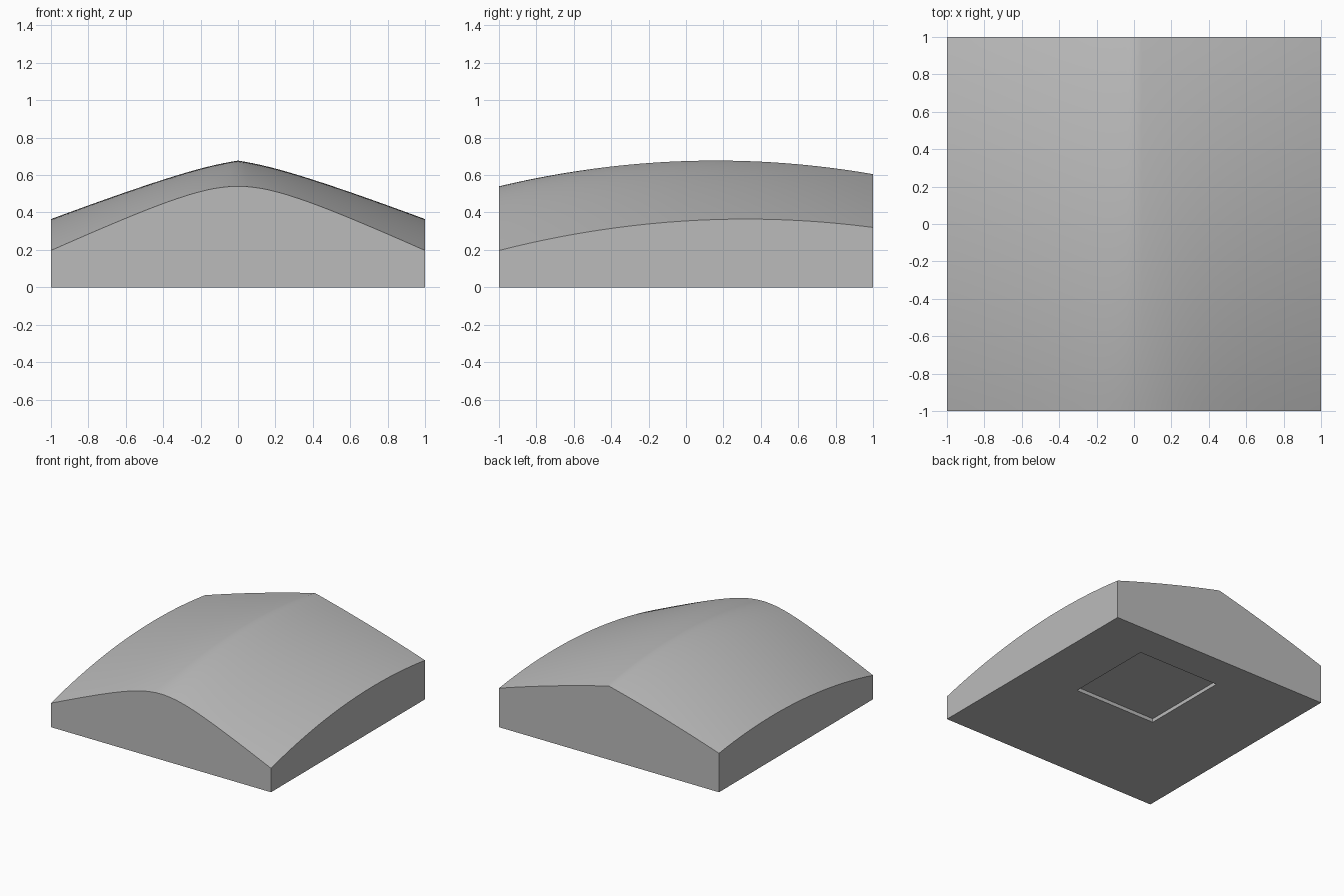
import bpy
import bmesh
import math

cube = bpy.data.objects.get("Cube")
if cube:
    bpy.data.objects.remove(cube, do_unlink=True)

# Single grey material
grey = bpy.data.materials.new("light_grey")
grey.use_nodes = True
colour = (0.5, 0.5, 0.5, 1)
grey.diffuse_color = colour
grey.node_tree.nodes["Principled BSDF"].inputs["Base Color"].default_value = colour


def new_object(name, bm):
    bmesh.ops.recalc_face_normals(bm, faces=bm.faces)
    mesh = bpy.data.meshes.new(name)
    bm.to_mesh(mesh)
    bm.free()
    mesh.materials.append(grey)
    obj = bpy.data.objects.new(name, mesh)
    bpy.context.collection.objects.link(obj)
    return obj


def top_height(x, y):
    """Loft from a rounded front profile to a creased back profile."""
    ridge = 0.675 + 0.0325 * y - 0.1025 * y * y
    eave = 0.355 + 0.0615 * y - 0.0965 * y * y
    soft = 0.3
    rounded = (math.hypot(x, soft) - soft) / (math.hypot(1, soft) - soft)
    creased = 0.85 * abs(x) + 0.15 * x * x
    t = (y + 1) / 2
    return ridge - (ridge - eave) * ((1 - t) * rounded + t * creased)


# Curved roof surface, then straight walls and a flat base
bm = bmesh.new()
bmesh.ops.create_grid(bm, x_segments=48, y_segments=40, size=1)
for v in bm.verts:
    v.co.z = top_height(v.co.x, v.co.y)
rim = [e for e in bm.edges if e.is_boundary]
walls = bmesh.ops.extrude_edge_only(bm, edges=rim)["geom"]
for v in walls:
    if isinstance(v, bmesh.types.BMVert):
        v.co.z = 0
base_edges = [e for e in bm.edges if e.is_boundary]
bmesh.ops.contextual_create(bm, geom=base_edges)
body = new_object("domed_block", bm)

# Shallow square recess under the base
bm = bmesh.new()
bmesh.ops.create_cube(bm, size=1)
bmesh.ops.scale(bm, vec=(0.745, 0.745, 0.06), verts=bm.verts)
bmesh.ops.translate(bm, vec=(0.155, 0.333, 0), verts=bm.verts)
cutter = new_object("recess_cutter", bm)
cutter.hide_render = True

cut = body.modifiers.new("recess", "BOOLEAN")
cut.operation = "DIFFERENCE"
cut.solver = "EXACT"
cut.object = cutter

bpy.ops.object.select_all(action="DESELECT")
body.select_set(True)
bpy.context.view_layer.objects.active = body
bpy.ops.object.modifier_apply(modifier=cut.name)
bpy.data.objects.remove(cutter, do_unlink=True)
bpy.ops.object.shade_smooth_by_angle(angle=math.radians(30))
